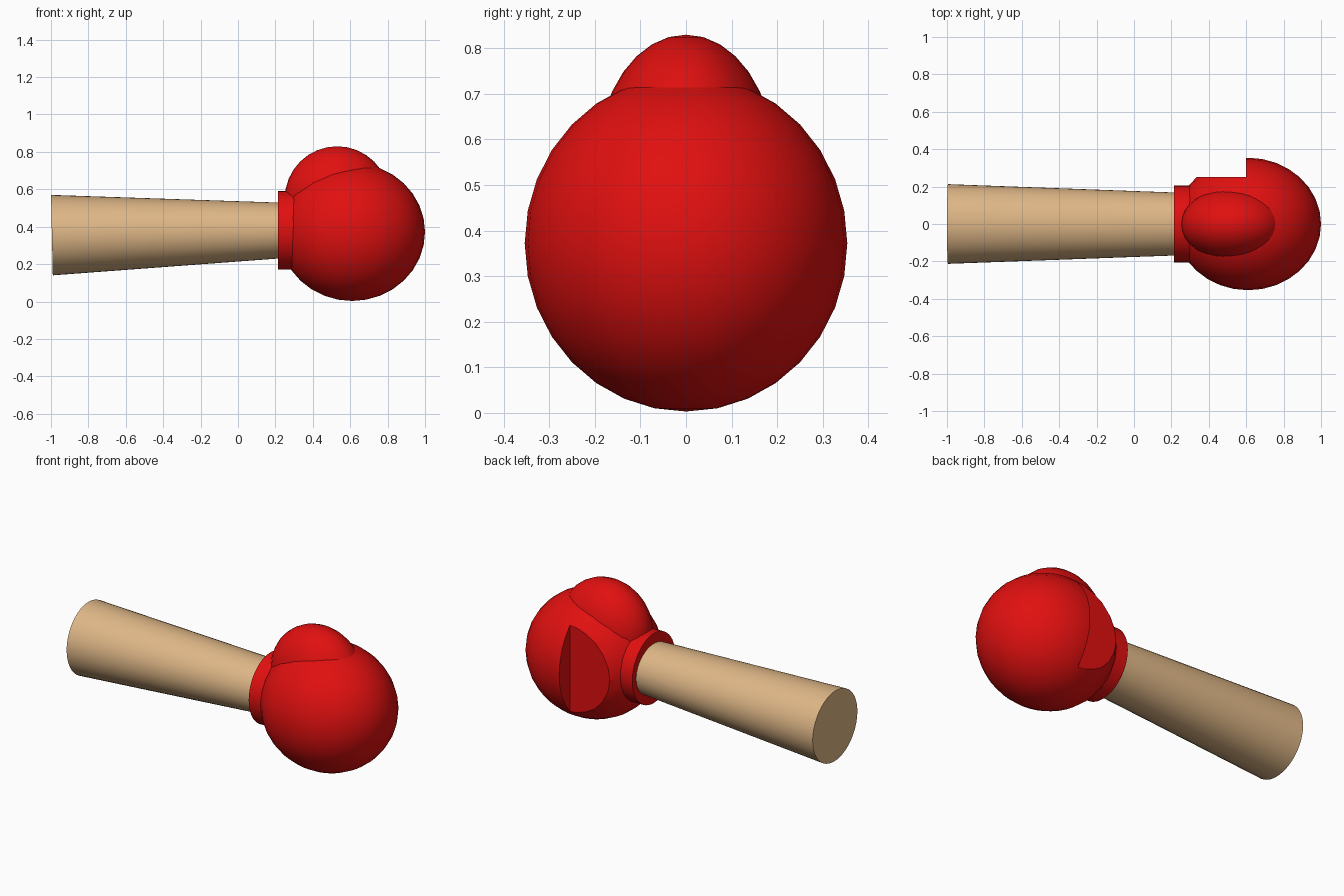
import bpy, bmesh, math
from mathutils import Vector

if "Cube" in bpy.data.objects:
    bpy.data.objects.remove(bpy.data.objects["Cube"])


def material(name, col):
    m = bpy.data.materials.new(name)
    m.diffuse_color = (*col, 1)
    m.use_nodes = True
    m.node_tree.nodes["Principled BSDF"].inputs["Base Color"].default_value = m.diffuse_color
    return m


RED = material("glove red", (0.75, 0.005, 0.005))
TAN = material("wood tan", (0.73, 0.47, 0.24))


def ellipsoid(name, centre, radii):
    bpy.ops.mesh.primitive_uv_sphere_add(segments=32, ring_count=16, radius=1, location=centre)
    ob = bpy.context.object
    ob.name = name
    ob.scale = radii
    bpy.ops.object.transform_apply(location=False, rotation=False, scale=True)
    ob.data.materials.append(RED)
    bpy.ops.object.shade_smooth_by_angle(angle=math.radians(30))
    return ob


def tube(name, rings, mat, sides=48):
    """Capped body along x; each ring is (x, z, ry, rz, lean of the ring plane)."""
    bm = bmesh.new()
    loops = []
    for x, z, ry, rz, lean in rings:
        loop = []
        for i in range(sides):
            a = 2 * math.pi * i / sides
            dz = rz * math.sin(a)
            loop.append(bm.verts.new(Vector((x - lean * dz, ry * math.cos(a), z + dz))))
        loops.append(loop)
    for a, b in zip(loops, loops[1:]):
        for i in range(sides):
            j = (i + 1) % sides
            bm.faces.new((a[i], a[j], b[j], b[i]))
    bm.faces.new(loops[0])
    bm.faces.new(loops[-1])
    bmesh.ops.recalc_face_normals(bm, faces=bm.faces)
    me = bpy.data.meshes.new(name)
    bm.to_mesh(me)
    bm.free()
    ob = bpy.data.objects.new(name, me)
    bpy.context.collection.objects.link(ob)
    me.materials.append(mat)
    bpy.ops.object.select_all(action='DESELECT')
    ob.select_set(True)
    bpy.context.view_layer.objects.active = ob
    bpy.ops.object.shade_smooth_by_angle(angle=math.radians(40))
    return ob


# Tapered wooden arm, slightly tilted
tube("arm", [(-0.995, 0.355, 0.213, 0.215, 0.022), (0.28, 0.381, 0.166, 0.146, 0.022)], TAN)

# Glove cuff
tube("cuff", [(0.215, 0.38, 0.205, 0.21, 0), (0.30, 0.38, 0.205, 0.21, 0)], RED)

# Fist with a notch cut from its back palm side
fist = ellipsoid("fist", (0.61, 0, 0.372), (0.39, 0.354, 0.369))
bpy.ops.mesh.primitive_cube_add(size=1, location=(0.20, 0.55, 0.4))
cutter = bpy.context.object
cutter.name = "notch_cutter"
cutter.scale = (0.8, 0.6, 1.2)
cutter.hide_render = True
cutter.hide_set(True)
mod = fist.modifiers.new("notch", 'BOOLEAN')
mod.operation = 'DIFFERENCE'
mod.solver = 'EXACT'
mod.object = cutter
bpy.context.view_layer.update()
bpy.ops.object.select_all(action='DESELECT')
fist.select_set(True)
bpy.context.view_layer.objects.active = fist
bpy.ops.object.modifier_apply(modifier="notch")
bpy.data.objects.remove(cutter)
bpy.ops.object.shade_smooth_by_angle(angle=math.radians(30))

# Thumb on top
ellipsoid("thumb", (0.53, 0, 0.55), (0.28, 0.195, 0.28))
